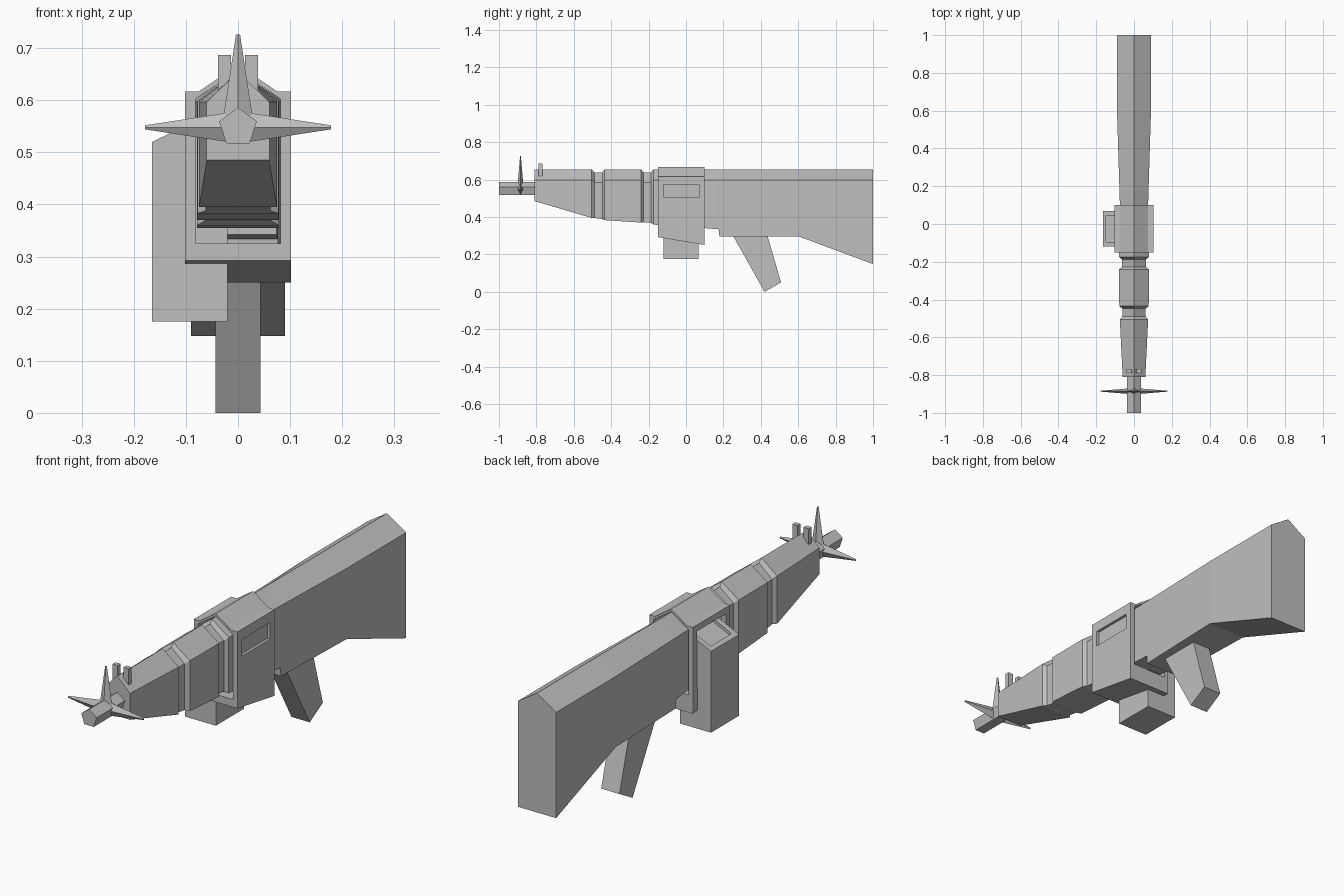
import bpy, bmesh, math
from mathutils import Matrix, Vector

old = bpy.data.objects.get("Cube")
if old:
    bpy.data.objects.remove(old, do_unlink=True)

GREY = (0.52, 0.52, 0.52, 1)
metal = bpy.data.materials.new("plain_grey")
metal.diffuse_color = GREY
metal.use_nodes = True
metal.node_tree.nodes["Principled BSDF"].inputs["Base Color"].default_value = GREY


def finish(name, bm):
    bmesh.ops.recalc_face_normals(bm, faces=bm.faces[:])
    mesh = bpy.data.meshes.new(name)
    bm.to_mesh(mesh)
    bm.free()
    mesh.materials.append(metal)
    obj = bpy.data.objects.new(name, mesh)
    bpy.context.collection.objects.link(obj)
    return obj


def loft(name, rings):
    """Skin matching rings of points and cap both ends."""
    bm = bmesh.new()
    loops = [[bm.verts.new(p) for p in ring] for ring in rings]
    n = len(loops[0])
    for a, b in zip(loops, loops[1:]):
        for i in range(n):
            j = (i + 1) % n
            bm.faces.new((a[i], a[j], b[j], b[i]))
    bm.faces.new(loops[0])
    bm.faces.new(loops[-1])
    return finish(name, bm)


def house(y, half, bottom, eave=0.597, peak=0.655):
    """Gabled cross-section across the body."""
    return [(-half, y, bottom), (half, y, bottom), (half, y, eave),
            (0, y, peak), (-half, y, eave)]


def side_prism(name, outline, x0, x1):
    return loft(name, [[(x, y, z) for y, z in outline] for x in (x0, x1)])


def front_prism(name, outline, y0, y1):
    return loft(name, [[(x, y, z) for x, z in outline] for y in (y0, y1)])


def box(name, x0, x1, y0, y1, z0, z1):
    return side_prism(name, [(y0, z0), (y1, z0), (y1, z1), (y0, z1)], x0, x1)


def cut(obj, cutters):
    for c in cutters:
        c.hide_render = True
        mod = obj.modifiers.new("cut", "BOOLEAN")
        mod.operation = "DIFFERENCE"
        mod.solver = "EXACT"
        mod.object = c
    deps = bpy.context.evaluated_depsgraph_get()
    result = bpy.data.meshes.new_from_object(obj.evaluated_get(deps))
    obj.modifiers.clear()
    obj.data = result
    for c in cutters:
        bpy.data.objects.remove(c, do_unlink=True)


# Forearm: tapered nose and two rear bands joined by narrow necks
loft("forearm", [
    house(-0.81, 0.06, 0.485), house(-0.505, 0.075, 0.395),
    house(-0.49, 0.062, 0.395, 0.585, 0.638), house(-0.447, 0.062, 0.388, 0.585, 0.638),
    house(-0.435, 0.078, 0.383), house(-0.24, 0.079, 0.37),
    house(-0.227, 0.064, 0.372, 0.585, 0.638), house(-0.187, 0.064, 0.368, 0.585, 0.638),
    house(-0.175, 0.079, 0.36), house(-0.13, 0.079, 0.355)])

# Receiver: gabled shell with a sloping base and ledges along the roof
outline = [(-0.102, 0.2), (0.102, 0.2), (0.102, 0.617), (0.075, 0.617),
           (0, 0.668), (-0.075, 0.617), (-0.102, 0.617)]
receiver = front_prism("receiver", outline, -0.15, 0.1)
cut(receiver, [
    side_prism("base_cutter", [(-0.3, 0.317), (0.2, 0.234), (0.2, 0.1), (-0.3, 0.1)], -0.2, 0.2),
    loft("tunnel_cutter", [house(y, 0.082, 0.325, 0.602, 0.657) for y in (-0.2, 0.2)]),
    box("left_panel_cutter", 0.09, 0.2, -0.12, 0.07, 0.503, 0.573),
    box("right_window_cutter", -0.2, -0.07, -0.122, 0.072, 0.35, 0.59)])

# Magazine fed in from the right, with a sunken tray on its sloping top
magazine = front_prism("magazine", [(-0.165, 0.175), (-0.02, 0.175), (-0.02, 0.59),
                                    (-0.165, 0.52)], -0.12, 0.068)
cut(magazine, [front_prism("tray_cutter", [(-0.147, 0.515), (0, 0.586), (0, 0.7),
                                           (-0.147, 0.7)], -0.095, 0.045)])

# Stock, stepped under the receiver and dropping to the butt
loft("stock", [
    house(0.08, 0.074, 0.342), house(0.175, 0.077, 0.334),
    house(0.178, 0.077, 0.297), house(0.6, 0.09, 0.297), house(1.0, 0.09, 0.148)])

# Raked grip
side_prism("grip", [(0.24, 0.32), (0.43, 0.32), (0.508, 0.05), (0.42, 0.0)], -0.043, 0.043)

# Five-sided barrel
BARREL_Z = 0.548
front_prism("barrel", [(0.038 * math.sin(a), BARREL_Z + 0.038 * math.cos(a))
                       for a in (math.tau * i / 5 for i in range(5))], -1.0, -0.79)

# Three tapering diamond spikes around the muzzle
def spike(name, angle):
    bm = bmesh.new()
    bmesh.ops.create_cone(bm, cap_ends=True, segments=4, radius1=0.031,
                          radius2=0.004, depth=0.178)
    turn = Matrix.Rotation(angle, 4, "Y")
    bm.transform(Matrix.Translation(Vector((0, -0.885, BARREL_Z))) @ turn
                 @ Matrix.Diagonal((1, 0.55, 1, 1)) @ Matrix.Translation((0, 0, 0.089)))
    return finish(name, bm)


for label, angle in (("top", 0), ("left", math.pi / 2), ("right", -math.pi / 2)):
    spike(label + "_spike", angle)

# Notched front sight
box("sight_base", -0.038, 0.038, -0.788, -0.768, 0.6, 0.645)
for label, x in (("left", 0.026), ("right", -0.026)):
    box(label + "_sight_post", x - 0.0125, x + 0.0125, -0.788, -0.768, 0.62, 0.687)
